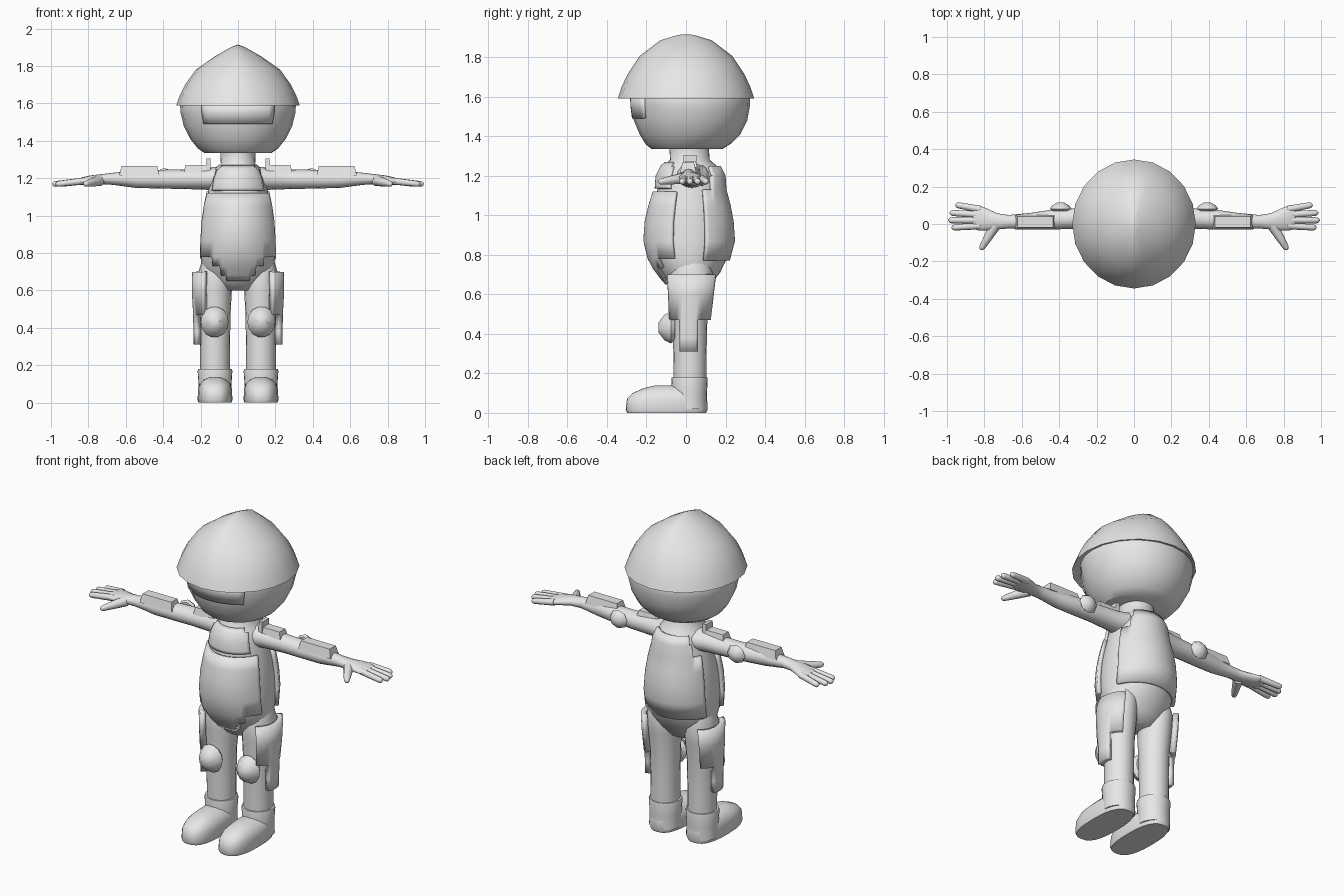
import bpy, math
from mathutils import Vector as V

if "Cube" in bpy.data.objects:
    bpy.data.objects.remove(bpy.data.objects["Cube"])

grey = bpy.data.materials.new("plain_grey")
grey.diffuse_color = (0.8, 0.8, 0.8, 1)
grey.use_nodes = True
grey.node_tree.nodes["Principled BSDF"].inputs["Base Color"].default_value = grey.diffuse_color


def make(name, verts, faces, mirror=False, thick=0, angle=35):
    me = bpy.data.meshes.new(name)
    me.from_pydata([tuple(v) for v in verts], [], faces)
    me.materials.append(grey)
    ob = bpy.data.objects.new(name, me)
    bpy.context.collection.objects.link(ob)
    bpy.ops.object.select_all(action='DESELECT')
    ob.select_set(True)
    bpy.context.view_layer.objects.active = ob
    bpy.ops.object.shade_smooth_by_angle(angle=math.radians(angle))
    if thick:
        m = ob.modifiers.new("thickness", 'SOLIDIFY')
        m.thickness, m.offset = thick, -1
    if mirror:
        ob.modifiers.new("mirror", 'MIRROR')
    return ob


def loft(name, rings, n=20, power=2.0, **kw):
    """Closed tube through rings of (centre, u axis, v axis)."""
    verts, faces = [], []
    pw = lambda a: math.copysign(abs(a) ** (2 / power), a)
    for c, u, v in rings:
        for i in range(n):
            t = math.tau * i / n
            verts.append(V(c) + V(u) * pw(math.cos(t)) + V(v) * pw(math.sin(t)))
    for r in range(len(rings) - 1):
        for i in range(n):
            j = (i + 1) % n
            faces.append((r * n + i, r * n + j, r * n + n + j, r * n + n + i))
    faces.append(tuple(reversed(range(n))))
    faces.append(tuple(range((len(rings) - 1) * n, len(rings) * n)))
    return make(name, verts, faces, **kw)


def upright(name, prof, cx=0, **kw):
    """Vertical loft from rows of (z, x radius, y radius, y centre)."""
    return loft(name, [((cx, cy, z), (rx, 0, 0), (0, ry, 0)) for z, rx, ry, cy in prof], **kw)


def panel(name, prof, t0, t1, cols, zs, keep=lambda p: True, cx=0, off=0.02, thick=0.025, **kw):
    """Armour plate that follows an upright profile, cut out by a rule."""
    def at(t, z):
        for a, b in zip(prof, prof[1:]):
            if a[0] <= z <= b[0]:
                f = (z - a[0]) / (b[0] - a[0])
                _, rx, ry, cy = [p + (q - p) * f for p, q in zip(a, b)]
                return V((cx + (rx + off) * math.cos(t), cy + (ry + off) * math.sin(t), z))
    ts = [math.radians(t0 + (t1 - t0) * i / cols) for i in range(cols + 1)]
    grid = [at(t, z) for z in zs for t in ts]
    w, faces = cols + 1, []
    for r in range(len(zs) - 1):
        for i in range(cols):
            f = (r * w + i, r * w + i + 1, r * w + w + i + 1, r * w + w + i)
            if keep(sum((grid[k] for k in f), V()) / 4):
                faces.append(f)
    used = sorted({k for f in faces for k in f})
    idx = {k: i for i, k in enumerate(used)}
    return make(name, [grid[k] for k in used], [tuple(idx[k] for k in f) for f in faces],
                thick=thick, **kw)


def capsule(name, p, q, r0, r1):
    """Rounded finger from p to q."""
    p, q = V(p), V(q)
    d = (q - p).normalized()
    u = d.cross(V((0, 0, 1))).normalized()
    v = d.cross(u)
    rows = [(p, r0), (p.lerp(q, 0.5), (r0 + r1) / 2), (q - d * r1, r1),
            (q - d * r1 * 0.4, r1 * 0.8), (q, r1 * 0.25)]
    loft(name, [(c, u * r, v * r) for c, r in rows], n=10, mirror=True, angle=60)


def box(name, x0, x1, y0, y1, z0, z1, bev):
    """Tapered plate: the top is inset by bev."""
    c, vs = (0, 1, 3, 2), []
    for z, b in ((z0, 0), (z1, bev)):
        vs += [(x0 + b, y0 + b, z), (x1 - b, y0 + b, z), (x1 - b, y1 - b, z), (x0 + b, y1 - b, z)]
    make(name, vs, [(3, 2, 1, 0), (4, 5, 6, 7)] +
         [(i, (i + 1) % 4, (i + 1) % 4 + 4, i + 4) for i in range(4)], mirror=True)


# head and visor
head = [(1.335, .18, .18, .005), (1.36, .215, .215, .01), (1.41, .255, .255, .02), (1.48, .29, .287, .023),
        (1.55, .307, .298, .025), (1.60, .31, .3, .025), (1.70, .26, .26, .02)]
upright("head", head, n=24)
panel("visor", head, -128, -52, 12, (1.49, 1.55, 1.595), off=.008, thick=.02)

# helmet: dome with a crest along its middle, open rim below
dome = [(.30, 1.60), (.345, 1.59), (.325, 1.65), (.295, 1.715), (.235, 1.805), (.13, 1.885), (.04, 1.912), (.004, 1.915)]
helmet = loft("helmet", [((0, 0, z), (r * .957, 0, 0), (0, r, 0)) for r, z in dome], n=20, angle=30)
for v in helmet.data.vertices:
    v.co.z -= .035 * min(1, abs(v.co.x) / .12) * max(0, v.co.z - 1.60) / .3

# torso and neck
torso = [(.60, .09, .07, .02), (.65, .16, .105, .02), (.71, .188, .155, .018), (.78, .2, .19, .016),
         (.87, .197, .212, .016), (.97, .19, .205, .016), (1.05, .178, .188, .018), (1.13, .16, .165, .02),
         (1.2, .145, .16, .02), (1.25, .125, .135, .02), (1.28, .092, .1, .02), (1.345, .095, .1, .015)]
upright("torso", torso, n=28, angle=60)

# chest plates and back plate
def front_rule(p):
    return abs(p.x) < (.06 if p.z < .68 else .1 if p.z < .73 else .14 if p.z < .78 else 1)


def back_rule(p):
    return p.z < 1.13 or p.y > .13


panel("front_plate", torso, -158, -22, 34, (.65, .68, .73, .78, .87, .97, 1.05, 1.12), front_rule)
panel("collar_plate", torso, -145, -35, 16, (1.135, 1.15, 1.2, 1.25, 1.27),
      lambda p: p.z < 1.25 or abs(p.x) < .1, off=.014)
panel("back_plate", torso, 22, 158, 34, (.77, .87, .97, 1.05, 1.13, 1.2, 1.25), back_rule)

# arms with palms: rows of (x, y centre, z centre, y radius, z radius)
arm = [(.08, .03, 1.2, .09, .065), (.18, .03, 1.197, .062, .058), (.3, .03, 1.195, .055, .052),
       (.42, .025, 1.195, .054, .05), (.55, .015, 1.195, .045, .046), (.67, .012, 1.197, .036, .032),
       (.73, .014, 1.195, .043, .027), (.79, .024, 1.19, .06, .025), (.83, .033, 1.185, .068, .021),
       (.86, .036, 1.182, .062, .015)]
loft("arms", [((x, y, z), (0, a, 0), (0, 0, b)) for x, y, z, a, b in arm], n=16, mirror=True, angle=60)
for i, (x, y) in enumerate(((.955, .103), (.985, .06), (.993, .02), (.975, -.02))):
    capsule("finger_%d" % (i + 1), (.82, .078 - i * .029, 1.186), (x, y, 1.168), .019, .016)
capsule("thumb", (.74, -.005, 1.188), (.82, -.138, 1.168), .03, .016)

# arm armour
box("forearm_plate", .42, .635, -.03, .052, 1.215, 1.266, .012)
box("upper_arm_plate", .16, .29, -.015, .06, 1.23, 1.272, .01)
box("shoulder_tab", .145, .172, -.015, .055, 1.22, 1.305, .003)

# elbow and knee pads: domes along y
def pad(name, x, z, y, h, rx, rz, n):
    rows = [(0, .8), (.25, 1), (.65, .78), (1, .3)]
    loft(name, [((x, y + h * f, z), (rx * s, 0, 0), (0, 0, rz * s * (1 if h < 0 else -1))) for f, s in rows],
         n=n, mirror=True, angle=40)


pad("elbow_pads", .392, 1.2, .07, .045, .058, .055, 8)
pad("knee_pads", .125, .432, -.055, -.085, .075, .083, 14)

# legs and stepped thigh plates
leg = [(.10, .08, .082, .02), (.30, .08, .084, .02), (.47, .083, .088, .02), (.60, .09, .1, .025),
       (.70, .088, .11, .028), (.76, .07, .09, .03)]
upright("legs", leg, cx=.123, mirror=True, angle=60)
panel("thigh_plates", leg, -60, 60, 18, (.31, .38, .47, .60, .70),
      lambda p: p.z > .47 or abs(p.y - .015) < .046, cx=.123, off=.034, thick=.03, mirror=True)

# boots and cuffs
upright("boots", [(0, .088, .2, -.098), (.015, .093, .207, -.098), (.07, .091, .203, -.096), (.1, .082, .185, -.085),
                  (.125, .058, .14, -.075), (.138, .025, .07, -.09)],
        cx=.123, power=2.6, n=28, mirror=True, angle=60)
upright("boot_cuffs", [(.02, .09, .09, .018), (.1, .088, .088, .018), (.17, .093, .092, .018), (.18, .09, .09, .018)],
        cx=.123, n=24, mirror=True)
